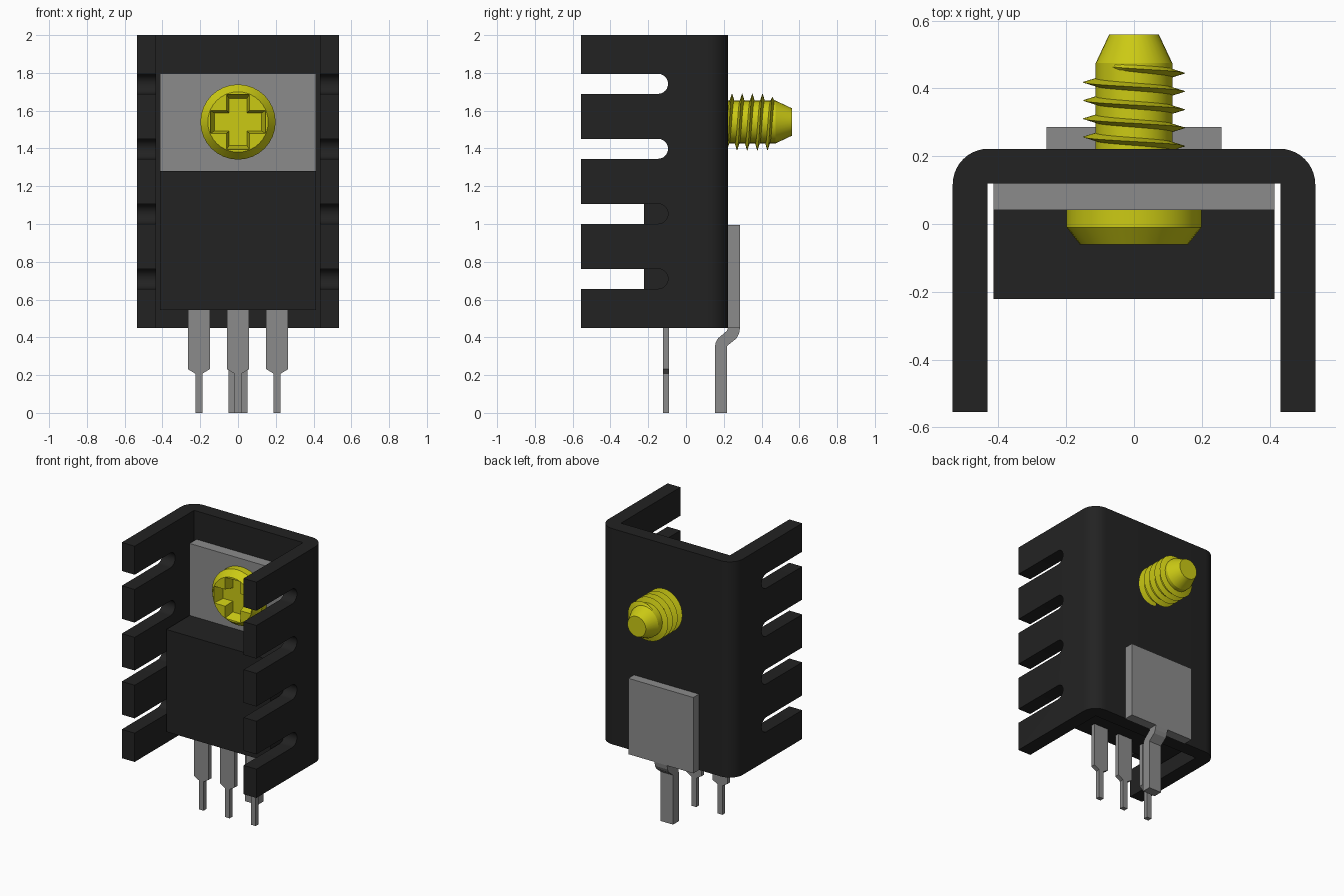
import bpy, bmesh
from math import sin, cos, pi, radians

if "Cube" in bpy.data.objects:
    bpy.data.objects.remove(bpy.data.objects["Cube"])


def material(name, rgb):
    m = bpy.data.materials.new(name)
    m.use_nodes = True
    m.diffuse_color = (*rgb, 1)
    m.node_tree.nodes["Principled BSDF"].inputs["Base Color"].default_value = (*rgb, 1)
    return m


BLACK = material("black", (0.016, 0.016, 0.016))
GREY = material("metal grey", (0.26, 0.26, 0.26))
YELLOW = material("brass yellow", (0.6, 0.59, 0.007))


def finish(name, bm, mat):
    bmesh.ops.recalc_face_normals(bm, faces=bm.faces)
    me = bpy.data.meshes.new(name)
    bm.to_mesh(me)
    bm.free()
    ob = bpy.data.objects.new(name, me)
    bpy.context.collection.objects.link(ob)
    me.materials.append(mat)
    return ob


# Places a 2D point at height h along the given axis
PLACE = {"x": lambda a, b, h: (h, a, b),
         "y": lambda a, b, h: (a, h, b),
         "z": lambda a, b, h: (a, b, h)}


def add_prism(bm, axis, pts, lo, hi, end_pts=None):
    f = PLACE[axis]
    a = [bm.verts.new(f(*p, lo)) for p in pts]
    b = [bm.verts.new(f(*p, hi)) for p in (end_pts or pts)]
    bm.faces.new(a)
    bm.faces.new(b[::-1])
    n = len(a)
    for i in range(n):
        bm.faces.new((a[i], a[(i + 1) % n], b[(i + 1) % n], b[i]))


def prism(name, axis, pts, lo, hi, mat, end_pts=None):
    bm = bmesh.new()
    add_prism(bm, axis, pts, lo, hi, end_pts)
    return finish(name, bm, mat)


def rect(x0, x1, y0, y1):
    return [(x0, y0), (x1, y0), (x1, y1), (x0, y1)]


def arc(cx, cy, r, a0, a1, n):
    return [(cx + r * cos(radians(a0 + (a1 - a0) * i / n)),
             cy + r * sin(radians(a0 + (a1 - a0) * i / n))) for i in range(n + 1)]


def cut(ob, cutter):
    mod = ob.modifiers.new("cut", "BOOLEAN")
    mod.object = cutter
    mod.solver = "EXACT"
    deps = bpy.context.evaluated_depsgraph_get()
    me = bpy.data.meshes.new_from_object(ob.evaluated_get(deps))
    ob.modifiers.clear()
    ob.data = me
    bpy.data.objects.remove(cutter)


def smooth(ob, angle=20):
    bpy.ops.object.select_all(action="DESELECT")
    ob.select_set(True)
    bpy.context.view_layer.objects.active = ob
    bpy.ops.object.shade_smooth_by_angle(angle=radians(angle))


# Heatsink: U channel with rounded outer corners
W, T, FRONT, BACK, R = 0.535, 0.102, -0.555, 0.222, 0.105
u = [(W, FRONT)] + arc(W - R, BACK - R, R, 0, 90, 10)
u += arc(R - W, BACK - R, R, 90, 180, 10) + [(-W, FRONT)]
u += [(T - W, FRONT), (T - W, BACK - T), (W - T, BACK - T), (W - T, FRONT)]
heatsink = prism("heatsink", "z", u, 0.45, 2.0, BLACK)

# Round-ended slots through both side walls
slots = bmesh.new()
for i in range(4):
    z = 0.71 + 0.344 * i
    add_prism(slots, "x", [(-0.7, z - 0.053)] + arc(-0.148, z, 0.053, -90, 90, 12)
              + [(-0.7, z + 0.053)], -0.7, 0.7)
cutter = finish("slot_cutter", slots, BLACK)
cutter.hide_render = True
cut(heatsink, cutter)
smooth(heatsink)

# Transistor body and metal tab
prism("transistor_body", "z", rect(-0.414, 0.414, -0.222, 0.12), 0.545, 1.28, BLACK)
prism("transistor_tab", "y", rect(-0.414, 0.414, 1.28, 1.797), 0.042, 0.12, GREY)

# Transistor legs, narrowing towards the tips
for side, x in (("right", -0.207), ("middle", 0), ("left", 0.207)):
    w, n = 0.059, 0.019
    prism(side + "_leg", "y",
          [(x - n, 0), (x + n, 0), (x + n, 0.208), (x + w, 0.232), (x + w, 0.55),
           (x - w, 0.55), (x - w, 0.232), (x - n, 0.208)], -0.122, -0.09, GREY)

# Rear mounting plate and its cranked pin
prism("mounting_plate", "y", rect(-0.258, 0.258, 0.45, 0.995), 0.22, 0.286, GREY)
prism("mounting_pin", "x",
      [(0.153, 0), (0.218, 0), (0.218, 0.355), (0.268, 0.395), (0.281, 0.42),
       (0.286, 0.45), (0.222, 0.45), (0.217, 0.435), (0.17, 0.395), (0.158, 0.375),
       (0.153, 0.35)], -0.05, 0.05, GREY)

# Screw: lathed head, shaft and tapered tip
CZ, SEG = 1.54, 32
profile = [(0.16, -0.06), (0.199, -0.01), (0.199, 0.042), (0.113, 0.042),
           (0.113, 0.475), (0.073, 0.56)]
bm = bmesh.new()
rings = [[bm.verts.new((r * cos(2 * pi * i / SEG), y, CZ + r * sin(2 * pi * i / SEG)))
          for i in range(SEG)] for r, y in profile]
bm.faces.new(rings[0])
bm.faces.new(rings[-1])
for a, b in zip(rings, rings[1:]):
    for i in range(SEG):
        j = (i + 1) % SEG
        bm.faces.new((a[i], a[j], b[j], b[i]))
screw = finish("screw", bm, YELLOW)


# Tapered cross recess in the head
def cross(l, w):
    return [(x, CZ + z) for x, z in
            [(w, w), (w, l), (-w, l), (-w, w), (-l, w), (-l, -w),
             (-w, -w), (-w, -l), (w, -l), (w, -w), (l, -w), (l, w)]]


cutter = prism("cross_cutter", "y", cross(0.15, 0.062), -0.07, 0.01, YELLOW,
               cross(0.125, 0.048))
cutter.hide_render = True
cut(screw, cutter)
smooth(screw)

# Screw thread: triangular section swept along a helix, fading at the tip
bm = bmesh.new()
TURNS, STEPS, PITCH = 4.62, 32, 0.0538
count = int(TURNS * STEPS)
prev = None
for i in range(count + 1):
    t = i / STEPS - 0.25
    y = 0.23 + PITCH * t
    tip = 0.11 + 0.041 * min(1, 0.1 + (count - i) / (0.25 * STEPS))
    c, s = cos(2 * pi * t), sin(2 * pi * t)
    sec = [bm.verts.new((r * c, y + dy, CZ + r * s))
           for r, dy in ((0.108, -0.013), (tip, 0), (0.108, 0.013))]
    if prev:
        for k in range(3):
            m = (k + 1) % 3
            bm.faces.new((prev[k], prev[m], sec[m], sec[k]))
    else:
        bm.faces.new(sec)
    prev = sec
bm.faces.new(prev[::-1])
smooth(finish("screw_thread", bm, YELLOW))
